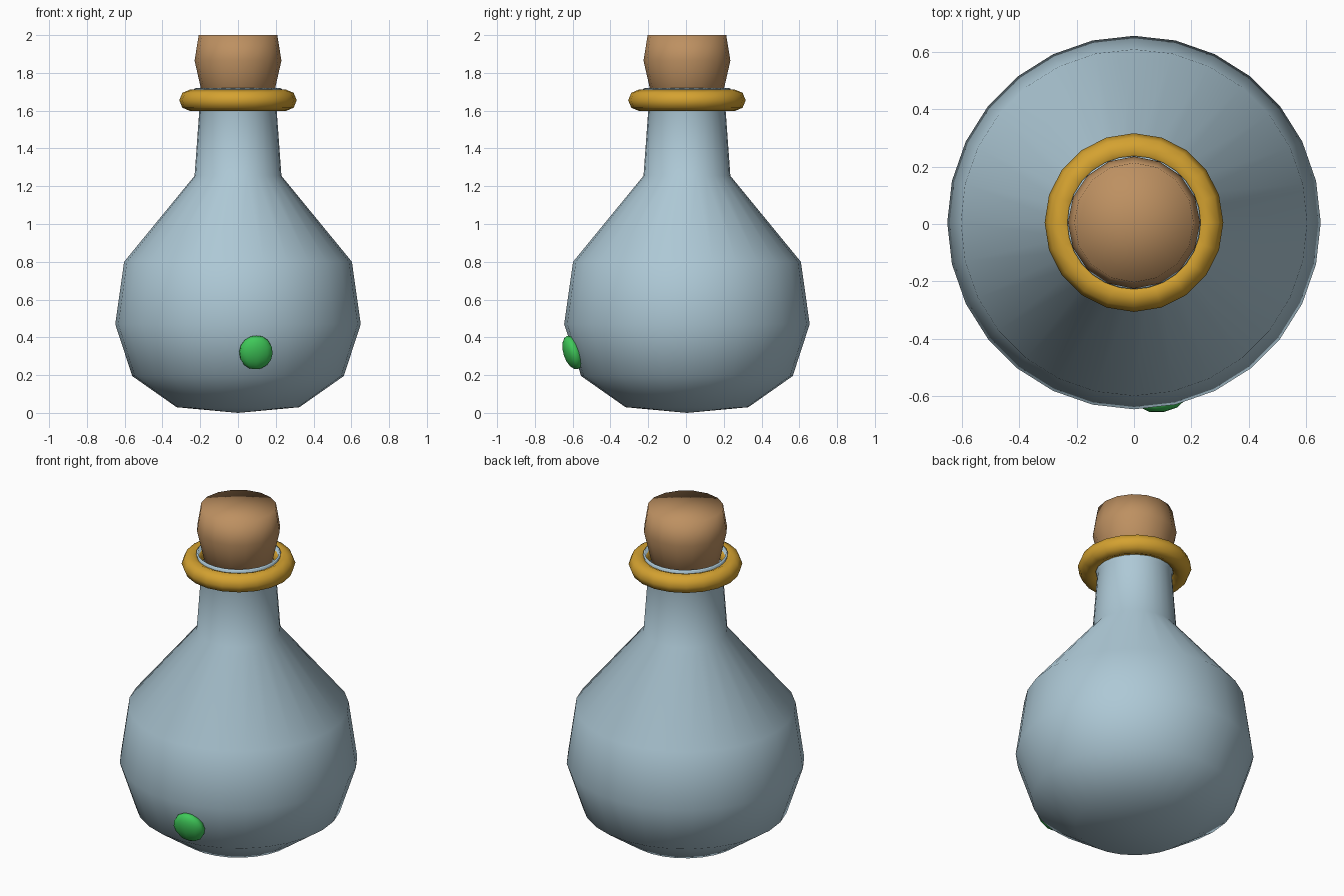
import bpy
import math

if "Cube" in bpy.data.objects:
    bpy.data.objects.remove(bpy.data.objects["Cube"])

CY = 0.005  # bottle axis sits slightly behind the origin


def material(name, rgb):
    m = bpy.data.materials.new(name)
    m.diffuse_color = (*rgb, 1.0)
    m.use_nodes = True
    m.node_tree.nodes["Principled BSDF"].inputs["Base Color"].default_value = m.diffuse_color
    return m


def finish(obj, name, mat):
    obj.name = name
    obj.data.materials.append(mat)
    for p in obj.data.polygons:
        p.use_smooth = True
    return obj


def lathe(name, profile, sides, mat):
    """Revolve (radius, z) points around the axis; radius 0 makes a pole."""
    verts, faces, rings = [], [], []
    for r, z in profile:
        n = 1 if r == 0 else sides
        rings.append([len(verts) + i for i in range(n)])
        for i in range(n):
            a = 2 * math.pi * i / sides
            verts.append((r * math.cos(a), r * math.sin(a) + CY, z))
    for lo, hi in zip(rings, rings[1:]):
        for i in range(sides):
            j = (i + 1) % sides
            if len(lo) == 1:
                faces.append((lo[0], hi[j], hi[i]))
            elif len(hi) == 1:
                faces.append((lo[i], lo[j], hi[0]))
            else:
                faces.append((lo[i], lo[j], hi[j], hi[i]))
    mesh = bpy.data.meshes.new(name)
    mesh.from_pydata(verts, [], faces)
    obj = bpy.data.objects.new(name, mesh)
    bpy.context.collection.objects.link(obj)
    return finish(obj, name, mat)


glass = material("pale blue glass", (0.42, 0.58, 0.67))
cork = material("cork brown", (0.51, 0.28, 0.12))
gold = material("gold", (0.66, 0.36, 0.03))
green = material("green", (0.05, 0.58, 0.10))

# Flask body, neck, lip and the inside of the mouth
lathe("flask", [(0, 0.0), (0.325, 0.03), (0.56, 0.195), (0.65, 0.47),
                (0.603, 0.80), (0.23, 1.255), (0.205, 1.60), (0.232, 1.715),
                (0.222, 1.72), (0.195, 1.60), (0.195, 1.55)], 28, glass)

# Cork, running down into the neck
lathe("stopper", [(0, 1.58), (0.165, 1.58), (0.23, 1.865), (0.208, 2.0),
                  (0, 2.0)], 16, cork)

# Collar ring
bpy.ops.mesh.primitive_torus_add(major_segments=20, minor_segments=8,
                                 major_radius=0.255, minor_radius=0.056,
                                 location=(0, CY, 1.655))
finish(bpy.context.object, "collar_ring", gold)

# Flattened droplet lying against the sloping wall
bpy.ops.mesh.primitive_uv_sphere_add(segments=10, ring_count=8, radius=1,
                                     location=(0.095, -0.600, 0.32),
                                     rotation=(math.radians(18), 0, math.radians(9)))
drop = finish(bpy.context.object, "droplet", green)
drop.scale = (0.092, 0.05, 0.093)
